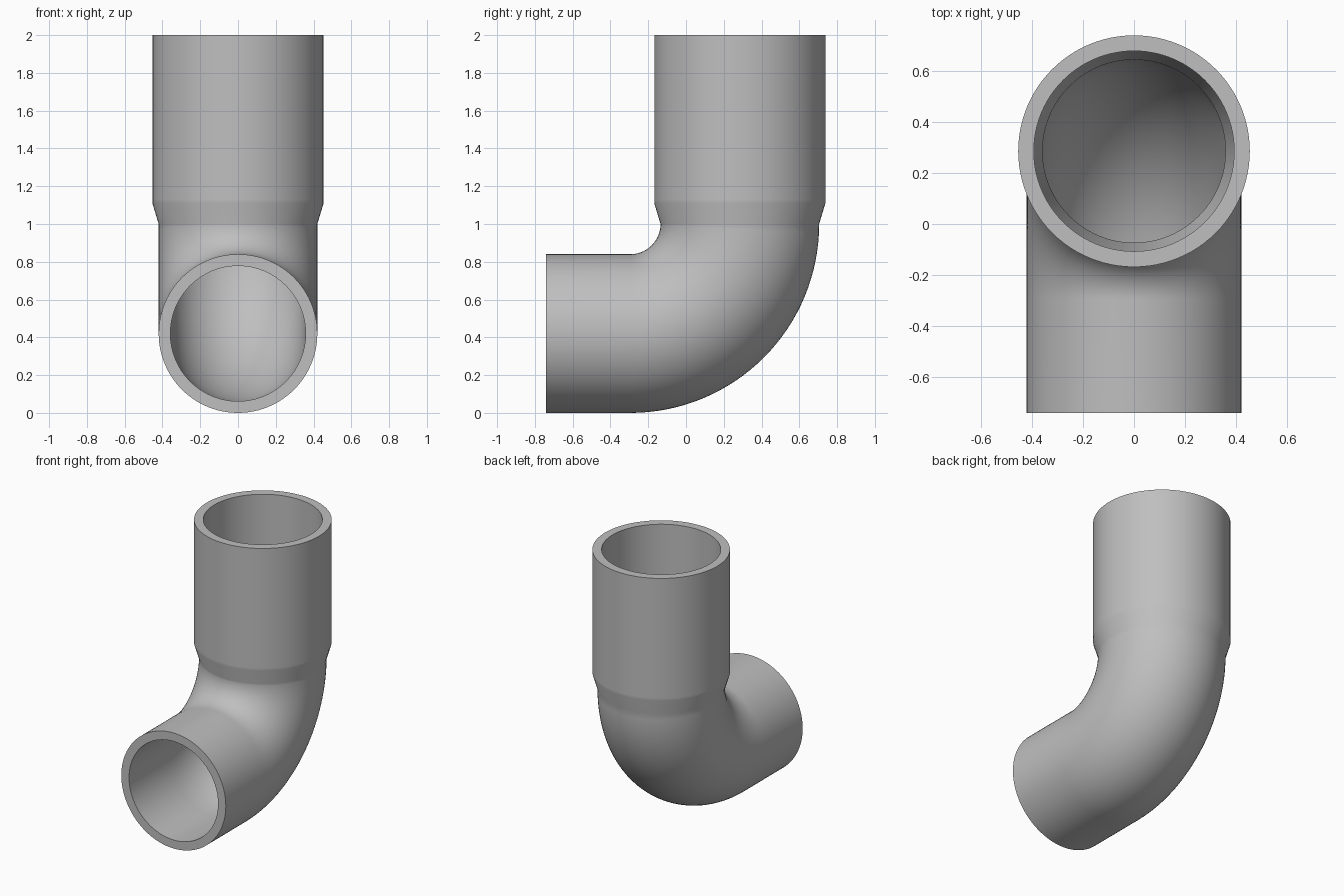
import bpy
import bmesh
from math import sin, cos, pi, radians

cube = bpy.data.objects.get("Cube")
if cube:
    bpy.data.objects.remove(cube, do_unlink=True)

SIDES = 96
BEND_STEPS = 32
PIPE_R, SOCKET_R = 0.42, 0.453      # outer radii
PIPE_BORE, SOCKET_BORE = 0.358, 0.392
BEND_R = 0.58
RISE_Y = 0.285                      # axis of the upright socket
BEND_Y, BEND_Z = RISE_Y - BEND_R, 1.0

# Stations along the centre line: y, z, tilt, outer radius, bore radius
stations = [(-0.74, PIPE_R, 0, PIPE_R, PIPE_BORE)]
for i in range(BEND_STEPS + 1):
    a = pi / 2 * i / BEND_STEPS
    stations.append((BEND_Y + BEND_R * sin(a), BEND_Z - BEND_R * cos(a),
                     a, PIPE_R, PIPE_BORE))
# Flare into the socket, with a holding ring above it
for z, outer, bore in ((1.11, SOCKET_R, SOCKET_BORE),
                       (1.13, SOCKET_R, SOCKET_BORE),
                       (2.0, SOCKET_R, SOCKET_BORE)):
    stations.append((RISE_Y, z, pi / 2, outer, bore))

bm = bmesh.new()


def ring(y, z, tilt, radius):
    verts = []
    for k in range(SIDES):
        t = 2 * pi * k / SIDES
        n = radius * sin(t)
        verts.append(bm.verts.new((radius * cos(t), y - n * sin(tilt), z + n * cos(tilt))))
    return verts


# Outer skin forwards, bore backwards, closed by the two flat end rims
rings = [ring(y, z, a, outer) for y, z, a, outer, bore in stations]
rings += [ring(y, z, a, bore) for y, z, a, outer, bore in reversed(stations)]
for i, lower in enumerate(rings):
    upper = rings[(i + 1) % len(rings)]
    for k in range(SIDES):
        j = (k + 1) % SIDES
        bm.faces.new((lower[k], lower[j], upper[j], upper[k]))
bmesh.ops.recalc_face_normals(bm, faces=bm.faces)

mesh = bpy.data.meshes.new("pipe_elbow")
bm.to_mesh(mesh)
bm.free()
elbow = bpy.data.objects.new("pipe_elbow", mesh)
bpy.context.collection.objects.link(elbow)

# Plain grey plastic
grey = bpy.data.materials.new("grey_plastic")
grey.use_nodes = True
colour = (0.52, 0.52, 0.52, 1)
grey.diffuse_color = colour
grey.node_tree.nodes["Principled BSDF"].inputs["Base Color"].default_value = colour
mesh.materials.append(grey)

# Smooth skin with crisp rims
bpy.ops.object.select_all(action="DESELECT")
elbow.select_set(True)
bpy.context.view_layer.objects.active = elbow
bpy.ops.object.shade_smooth_by_angle(angle=radians(30))
